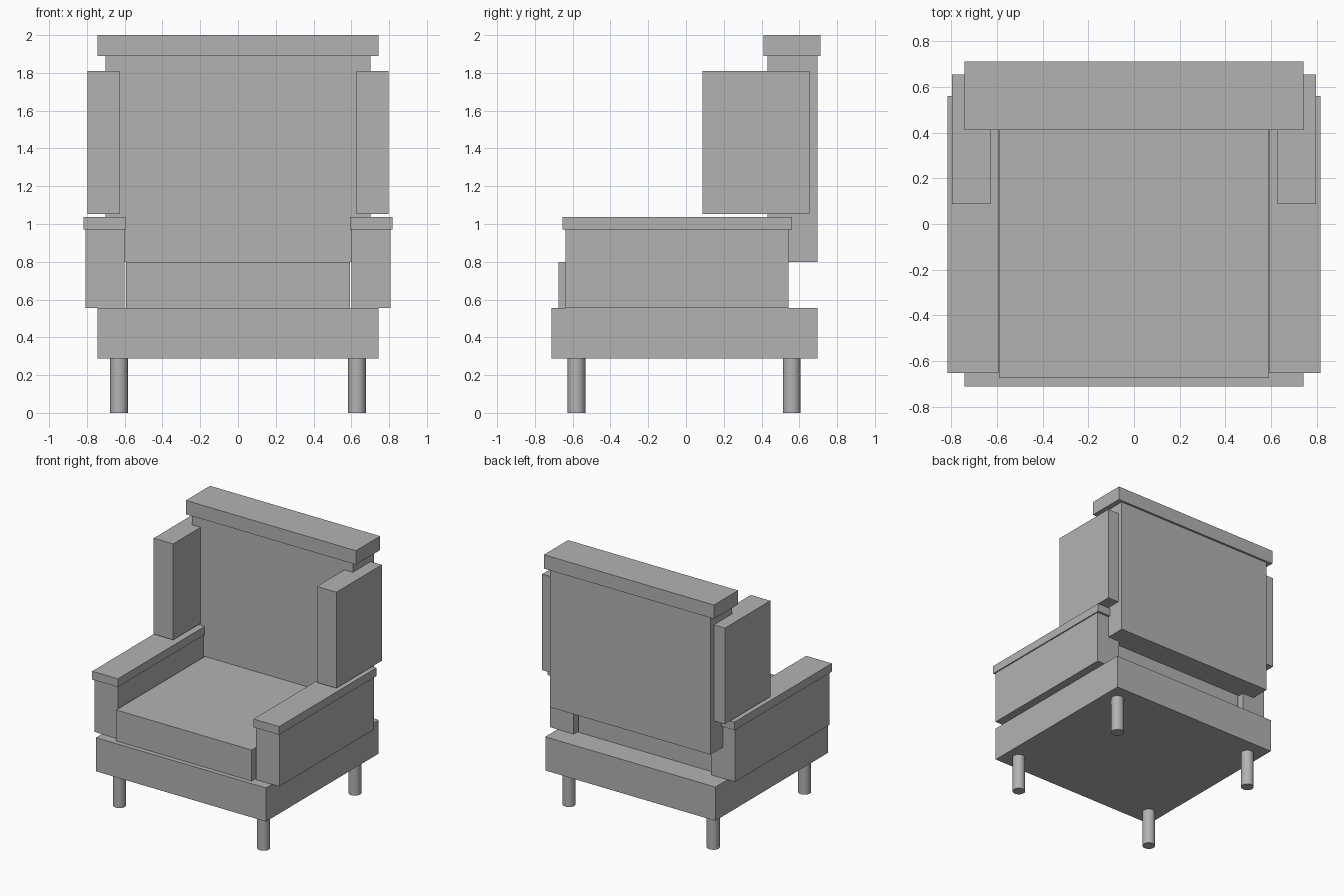
import bpy
from mathutils import Matrix, Vector

if "Cube" in bpy.data.objects:
    bpy.data.objects.remove(bpy.data.objects["Cube"])

fabric = bpy.data.materials.new("plain_grey")
fabric.diffuse_color = (0.45, 0.45, 0.45, 1)
fabric.use_nodes = True
fabric.node_tree.nodes["Principled BSDF"].inputs["Base Color"].default_value = fabric.diffuse_color


def box(name, x, y, z):
    """Box given by its (min, max) range along each axis."""
    bpy.ops.mesh.primitive_cube_add(size=1)
    ob = bpy.context.object
    ob.name = name
    centre = Vector([(a + b) / 2 for a, b in (x, y, z)])
    size = [b - a for a, b in (x, y, z)]
    ob.data.transform(Matrix.Translation(centre) @ Matrix.Diagonal((*size, 1)))
    ob.data.materials.append(fabric)


def box_pair(name, x, y, z):
    """The same box on the right and mirrored on the left."""
    box("right_" + name, x, y, z)
    box("left_" + name, (-x[1], -x[0]), y, z)


# Seat: base frame and cushion
box("seat_base", (-0.743, 0.743), (-0.712, 0.695), (0.289, 0.555))
box("seat_cushion", (-0.592, 0.592), (-0.675, 0.495), (0.555, 0.80))

# Backrest with its top rail
box("backrest", (-0.702, 0.702), (0.431, 0.695), (0.80, 1.89))
box("top_rail", (-0.743, 0.743), (0.411, 0.712), (1.89, 2.0))

# Arms, arm caps and side wings
box_pair("arm", (0.602, 0.808), (-0.638, 0.542), (0.555, 0.972))
box_pair("arm_cap", (0.593, 0.817), (-0.653, 0.56), (0.972, 1.037))
box_pair("wing", (0.628, 0.798), (0.088, 0.655), (1.052, 1.81))

# Round legs
for side, x in (("left", -0.63), ("right", 0.63)):
    for end, y in (("front", -0.58), ("back", 0.56)):
        bpy.ops.mesh.primitive_cylinder_add(
            vertices=24, radius=0.047, depth=0.289, location=(x, y, 0.1445))
        leg = bpy.context.object
        leg.name = f"{end}_{side}_leg"
        leg.data.materials.append(fabric)
        bpy.ops.object.shade_smooth_by_angle()
